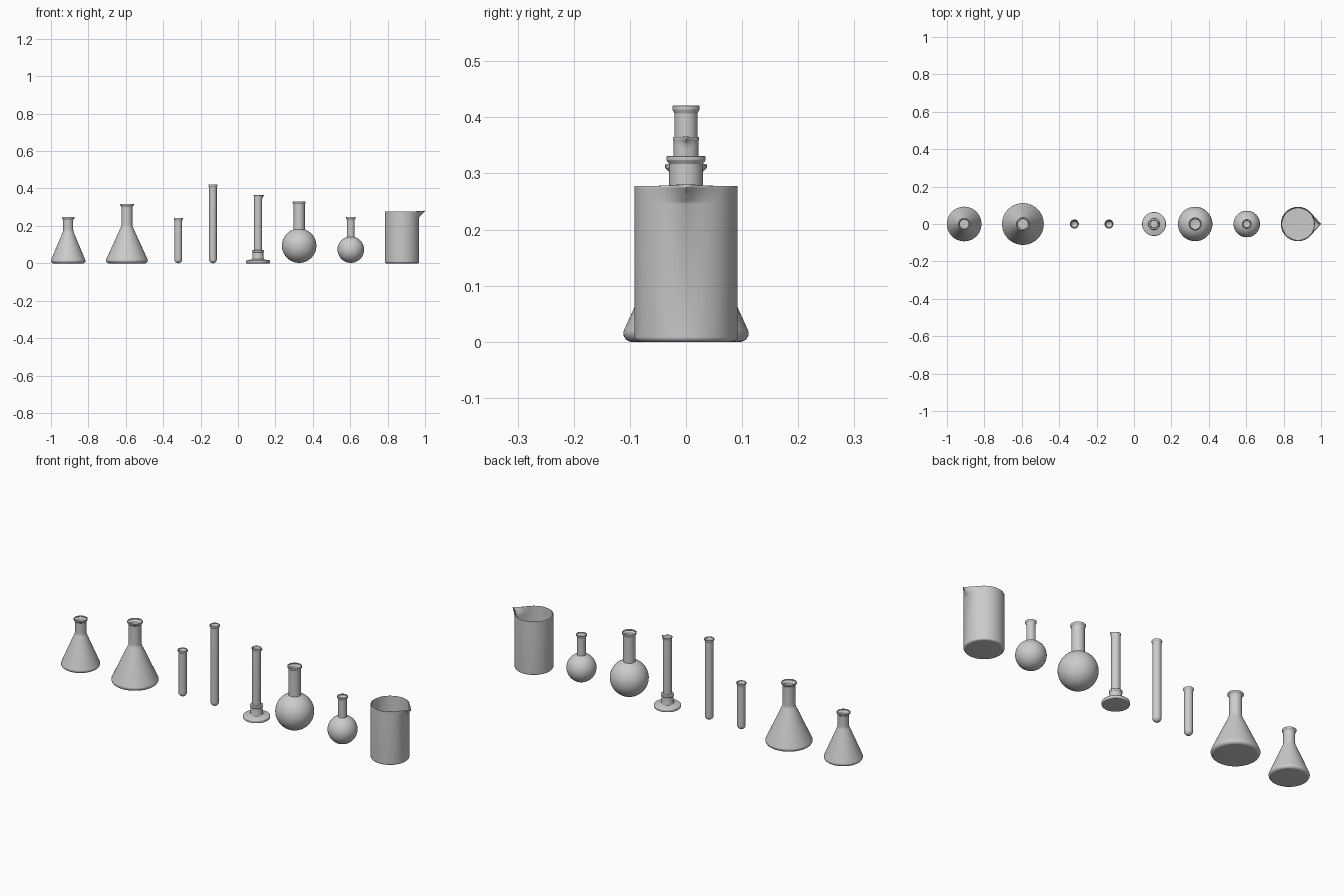
import bpy, bmesh
from math import sin, cos, pi, acos, asin, tan, radians
from mathutils import Vector

if "Cube" in bpy.data.objects:
    bpy.data.objects.remove(bpy.data.objects["Cube"])

SEG = 72


def rounded(points, steps=7):
    """Profile from (radius, height, fillet) points with rounded corners."""
    out = []
    for i, (r, z, f) in enumerate(points):
        p = Vector((r, z))
        if f == 0 or i in (0, len(points) - 1):
            out.append(p)
            continue
        a = Vector(points[i - 1][:2]) - p
        b = Vector(points[i + 1][:2]) - p
        half = a.angle(b) / 2
        d = f / tan(half)
        pa, pb = p + a.normalized() * d, p + b.normalized() * d
        centre = p + (a.normalized() + b.normalized()).normalized() * (f / sin(half))
        va, vb = pa - centre, pb - centre
        for k in range(steps + 1):
            v = va.lerp(vb, k / steps)
            out.append(centre + v.normalized() * f)
    clean = [out[0]]
    for p in out[1:]:
        if (p - clean[-1]).length > 1e-5:
            clean.append(p)
    return clean


def lathe(name, x, profile, wall=0.004, spout=None):
    """Revolve a profile that starts on the axis; spout = (tip radius, height it starts, top)."""
    bm = bmesh.new()
    rings = []
    for r, z in profile:
        if r < 1e-5:
            rings.append([bm.verts.new((0, 0, z))] * SEG)
            continue
        ring = []
        for i in range(SEG):
            t = 2 * pi * i / SEG
            rr = r
            if spout and z > spout[1]:
                base = profile[-1][0]
                spread = acos(base / spout[0])
                off = min(t, 2 * pi - t)
                if off < spread:
                    k = (z - spout[1]) / (spout[2] - spout[1])
                    rr = r * (1 + (1 / cos(spread - off) - 1) * k)
            ring.append(bm.verts.new((rr * cos(t), rr * sin(t), z)))
        rings.append(ring)
    for lo, hi in zip(rings, rings[1:]):
        for i in range(SEG):
            j = (i + 1) % SEG
            bm.faces.new(list(dict.fromkeys((lo[i], lo[j], hi[j], hi[i]))))
    me = bpy.data.meshes.new(name)
    bm.to_mesh(me)
    bm.free()
    ob = bpy.data.objects.new(name, me)
    ob.location.x = x
    bpy.context.collection.objects.link(ob)
    bpy.ops.object.select_all(action='DESELECT')
    ob.select_set(True)
    bpy.context.view_layer.objects.active = ob
    bpy.ops.object.shade_smooth_by_angle(angle=radians(40))
    if wall:
        mod = ob.modifiers.new("glass_wall", 'SOLIDIFY')
        mod.thickness = wall
        mod.offset = -1
    return ob


def lip(neck, rim, top):
    """Flared, rounded rim at the end of a neck."""
    return [(neck, top - 0.014, 0.004), (rim, top - 0.007, 0.003), (rim, top, 0.002), (rim - 0.003, top, 0)]


def conical_flask(name, x, base, fillet, neck, shoulder, rim, top):
    lathe(name, x, rounded([(0, 0, 0), (base, 0, fillet), (neck, shoulder, 0.04)] + lip(neck, rim, top)))


def round_flask(name, x, radius, neck, rim, top):
    end = pi - asin(neck / radius)
    bulb = [(radius * sin(end * k / 28), radius * (1 - cos(end * k / 28)) + 0.002, 0) for k in range(29)]
    lathe(name, x, rounded(bulb + lip(neck, rim, top)))


def test_tube(name, x, radius, rim, top):
    lathe(name, x, rounded([(0, 0, 0), (radius, 0, radius)] + lip(radius, rim, top), 10), 0.003)


# Conical flasks
conical_flask("small_conical_flask", -0.908, 0.099, 0.013, 0.027, 0.172, 0.033, 0.247)
conical_flask("large_conical_flask", -0.594, 0.120, 0.015, 0.030, 0.198, 0.037, 0.317)

# Test tubes
test_tube("short_test_tube", -0.319, 0.0205, 0.024, 0.242)
test_tube("tall_test_tube", -0.134, 0.0205, 0.024, 0.421)

# Measuring cylinder: foot with collar, and tube with a pouring lip
lathe("cylinder_foot", 0.107, rounded([
    (0, 0, 0), (0.064, 0, 0.004), (0.064, 0.015, 0.005), (0.031, 0.021, 0.004), (0.028, 0.058, 0.003),
    (0.031, 0.062, 0.002), (0.031, 0.070, 0.003), (0.022, 0.072, 0), (0, 0.072, 0)]), 0)
lathe("cylinder_tube", 0.107, rounded(
    [(0, 0.03, 0), (0.022, 0.03, 0.004)] + [(0.022, z, 0) for z in (0.345, 0.351, 0.357)]
    + [(0.0235, 0.361, 0), (0.0235, 0.365, 0)]), 0.003, (0.034, 0.345, 0.365))

# Round-bottomed flasks
round_flask("large_round_flask", 0.327, 0.092, 0.030, 0.035, 0.331)
round_flask("small_round_flask", 0.603, 0.071, 0.021, 0.026, 0.247)

# Beaker with a pouring spout
lathe("beaker", 0.877, rounded(
    [(0, 0, 0), (0.092, 0, 0.009)] + [(0.092, 0.246 + 0.004 * k, 0) for k in range(9)]),
    0.005, (0.123, 0.246, 0.278))
